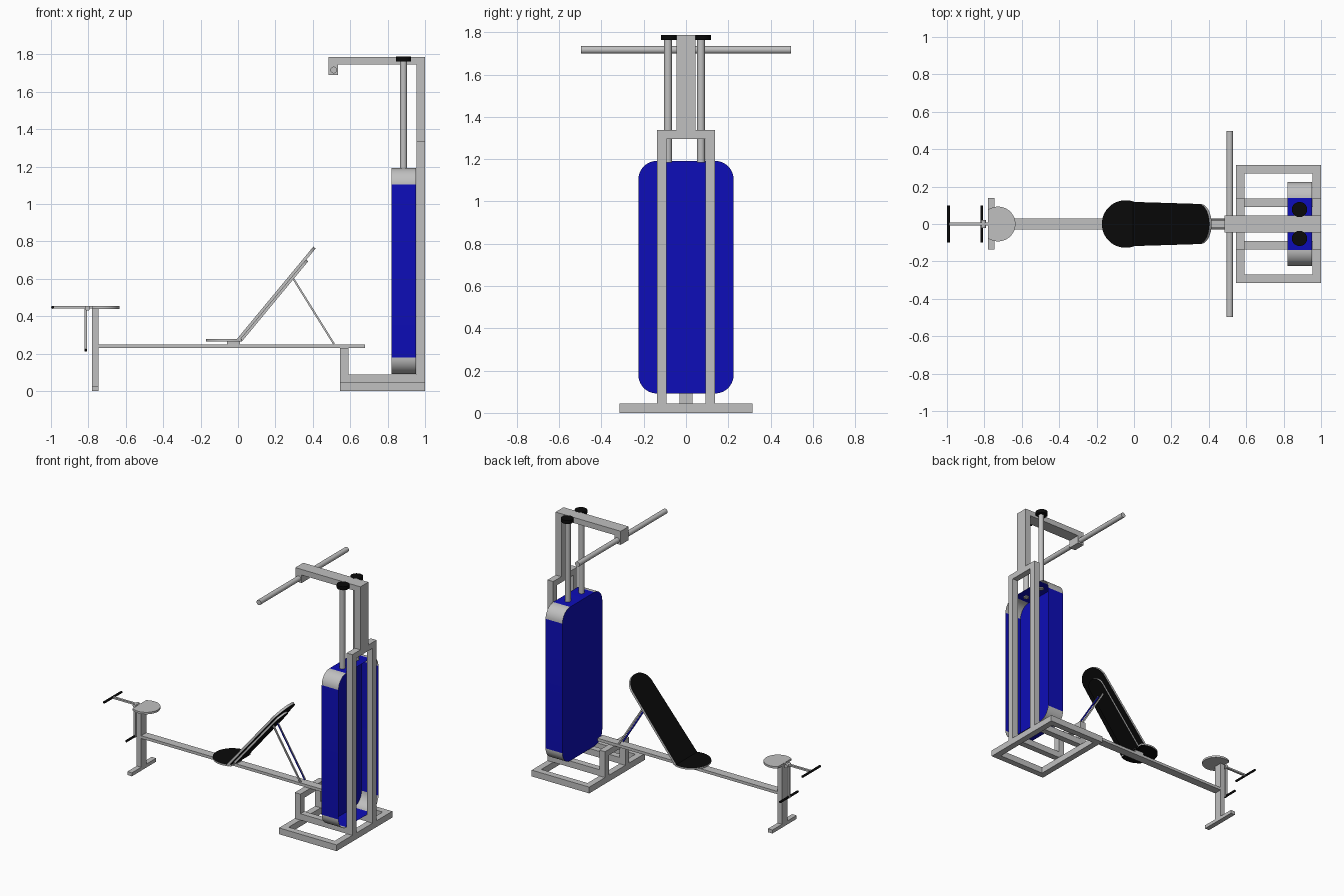
import bpy, bmesh
from math import pi, sin, cos, radians
from mathutils import Matrix, Vector

cube = bpy.data.objects.get("Cube")
if cube:
    bpy.data.objects.remove(cube, do_unlink=True)


def material(name, rgb):
    m = bpy.data.materials.new(name)
    m.use_nodes = True
    m.diffuse_color = (*rgb, 1)
    bsdf = next(n for n in m.node_tree.nodes if n.type == 'BSDF_PRINCIPLED')
    bsdf.inputs["Base Color"].default_value = (*rgb, 1)
    return m


GREY = material("light grey metal", (0.53, 0.53, 0.53))
BLUE = material("deep blue", (0.004, 0.004, 0.48))
BLACK = material("black", (0.003, 0.003, 0.003))


def finish(name, bm, mats, smooth=False):
    me = bpy.data.meshes.new(name)
    bm.to_mesh(me)
    bm.free()
    for m in mats:
        me.materials.append(m)
    ob = bpy.data.objects.new(name, me)
    bpy.context.collection.objects.link(ob)
    if smooth:
        bpy.ops.object.select_all(action='DESELECT')
        ob.select_set(True)
        bpy.context.view_layer.objects.active = ob
        bpy.ops.object.shade_smooth_by_angle(angle=radians(35))
    return ob


def box(name, x, y, z, mat=GREY):
    """Box from (low, high) ranges."""
    bm = bmesh.new()
    lo, hi = Vector((x[0], y[0], z[0])), Vector((x[1], y[1], z[1]))
    mid = Matrix.Translation((lo + hi) / 2)
    bmesh.ops.create_cube(bm, size=1, matrix=mid @ Matrix.Diagonal((*(hi - lo), 1)))
    return finish(name, bm, [mat])


def rod(name, a, b, r, mat=GREY, sides=20):
    """Cylinder between two points."""
    a, b = Vector(a), Vector(b)
    turn = (b - a).to_track_quat('Z', 'Y').to_matrix().to_4x4()
    bm = bmesh.new()
    bmesh.ops.create_cone(bm, cap_ends=True, segments=sides, radius1=r, radius2=r,
                          depth=(b - a).length, matrix=Matrix.Translation((a + b) / 2) @ turn)
    return finish(name, bm, [mat], True)


def plate(name, pts, thick, matrix, caps=GREY):
    """Outline extruded along local z, flat faces in their own colour."""
    bm = bmesh.new()
    base = bm.faces.new([bm.verts.new((px, py, 0)) for px, py in pts])
    top = bmesh.ops.extrude_face_region(bm, geom=[base])["geom"]
    bmesh.ops.translate(bm, vec=(0, 0, thick), verts=[v for v in top if isinstance(v, bmesh.types.BMVert)])
    bmesh.ops.recalc_face_normals(bm, faces=bm.faces)
    for f in bm.faces:
        f.material_index = int(abs(f.normal.z) > 0.9)
    bm.transform(matrix)
    return finish(name, bm, [GREY, caps], True)


def arc(cx, cy, rx, ry, start, end, n):
    steps = [radians(start + (end - start) * i / n) for i in range(n + 1)]
    return [(cx + rx * cos(t), cy + ry * sin(t)) for t in steps]


def sides():
    return (("right", -1), ("left", 1))


def span(s, a, b):
    return tuple(sorted((s * a, s * b)))


# Base frame: outer rectangle with two rails on top
for label, s in sides():
    box(f"base_side_{label}", (0.545, 1.0), span(s, 0.27, 0.315), (0, 0.045))
    box(f"base_rail_{label}", (0.545, 1.0), span(s, 0.092, 0.137), (0.045, 0.09))
for label, x in (("inner", 0.545), ("outer", 0.955)):
    box(f"base_cross_{label}", (x, x + 0.045), (-0.27, 0.27), (0, 0.045))

# Arches: a tall one for the tower, a short one under the bench
for label, x, top in (("tower", 0.955, 1.337), ("bench", 0.545, 0.23)):
    for side, s in sides():
        box(f"{label}_upright_{side}", (x, x + 0.045), span(s, 0.092, 0.137), (0.09, top))
    box(f"{label}_arch_top", (x, x + 0.045), (-0.092, 0.092), (top - 0.042, top))

# Mast, overhead arm and pull bar
box("mast", (0.955, 1.0), (-0.045, 0.045), (1.337, 1.787))
box("overhead_arm", (0.485, 0.955), (-0.045, 0.045), (1.747, 1.787))
box("overhead_hook", (0.485, 0.535), (-0.045, 0.045), (1.69, 1.747))
rod("pull_bar", (0.512, -0.497, 1.717), (0.512, 0.497, 1.717), 0.018)

# Weight cover: rounded shell, open towards the mast, with grey corners
outline = []
for i, (sy, sz) in enumerate(((1, 1), (-1, 1), (-1, -1), (1, -1))):
    outline += arc(sy * 0.138, 0.642 + sz * 0.463, 0.087, 0.087, 90 * i, 90 * i + 90, 10)
bm = bmesh.new()
front = [bm.verts.new((0.82, y, z)) for y, z in outline]
back = [bm.verts.new((0.953, y, z)) for y, z in outline]
bm.faces.new(front[::-1])
for i in range(len(outline)):
    j = (i + 1) % len(outline)
    bm.faces.new((front[i], front[j], back[j], back[i]))
bm.normal_update()
for f in bm.faces:
    f.material_index = int(max(abs(c) for c in f.normal) > 0.999)
finish("weight_cover", bm, [GREY, BLUE], True)

# Guide rods with black caps
for label, rod_y, cap_y in (("right", -0.085, -0.077), ("left", 0.071, 0.077)):
    rod(f"guide_rod_{label}", (0.885, rod_y, 1.185), (0.885, rod_y, 1.763), 0.019)
    rod(f"guide_cap_{label}", (0.885, cap_y, 1.763), (0.885, cap_y, 1.788), 0.041, BLACK)

# Bench beam, front post and foot
box("bench_beam", (-0.745, 0.68), (-0.03, 0.03), (0.23, 0.25))
box("front_post", (-0.78, -0.745), (-0.03, 0.03), (0.025, 0.44))
box("front_foot", (-0.78, -0.745), (-0.135, 0.138), (0, 0.025))

# Seat pad and its bracket
box("seat_bracket", (-0.06, 0.01), (-0.03, 0.03), (0.25, 0.266))
plate("seat", arc(-0.045, 0, 0.127, 0.127, 58, 302, 36), 0.012,
      Matrix.Translation((0, 0, 0.266)), BLACK)

# Tilted backrest pad and narrower backing
tilt = Matrix.Translation((0.002, 0, 0.263)) @ Matrix.Rotation(radians(-50.4), 4, 'Y')
plate("backrest", [(0, -0.118)] + arc(0.555, 0, 0.093, 0.107, -90, 90, 24) + [(0, 0.118)],
      0.016, tilt, BLACK)
plate("backrest_backing", [(0.015, -0.07)] + arc(0.51, 0, 0.06, 0.065, -90, 90, 16) + [(0.015, 0.07)],
      0.013, tilt @ Matrix.Translation((0, 0, -0.013)), BLACK)

# Twin backrest struts, blue on the inside
high, low = Vector((0.294, 0, 0.604)), Vector((0.513, 0, 0.252))
turn = (high - low).to_track_quat('Z', 'Y').to_matrix().to_4x4()
for label, s in sides():
    bm = bmesh.new()
    bmesh.ops.create_cube(bm, size=1, matrix=Matrix.Translation((high + low) / 2 + Vector((0, s * 0.025, 0)))
                          @ turn @ Matrix.Diagonal((0.01, 0.01, (high - low).length, 1)))
    bm.normal_update()
    for f in bm.faces:
        f.material_index = int(f.normal.y * s < -0.9)
    finish(f"backrest_strut_{label}", bm, [GREY, BLUE])

# Curl rest on the front post
plate("arm_rest", arc(-0.727, 0, 0.093, 0.093, -125, 125, 36), 0.014, Matrix.Translation((0, 0, 0.44)))

# Lever with pivot and two black grips
rod("lever_pivot", (-0.805, -0.022, 0.443), (-0.805, 0.022, 0.443), 0.013)
box("lever_arm", (-0.99, -0.78), (-0.008, 0.008), (0.442, 0.454))
box("lever_drop", (-0.822, -0.806), (-0.008, 0.008), (0.212, 0.443))
rod("grip_upper", (-0.991, -0.1, 0.448), (-0.991, 0.1, 0.448), 0.008, BLACK, 12)
rod("grip_lower", (-0.814, -0.1, 0.219), (-0.814, 0.1, 0.219), 0.008, BLACK, 12)
